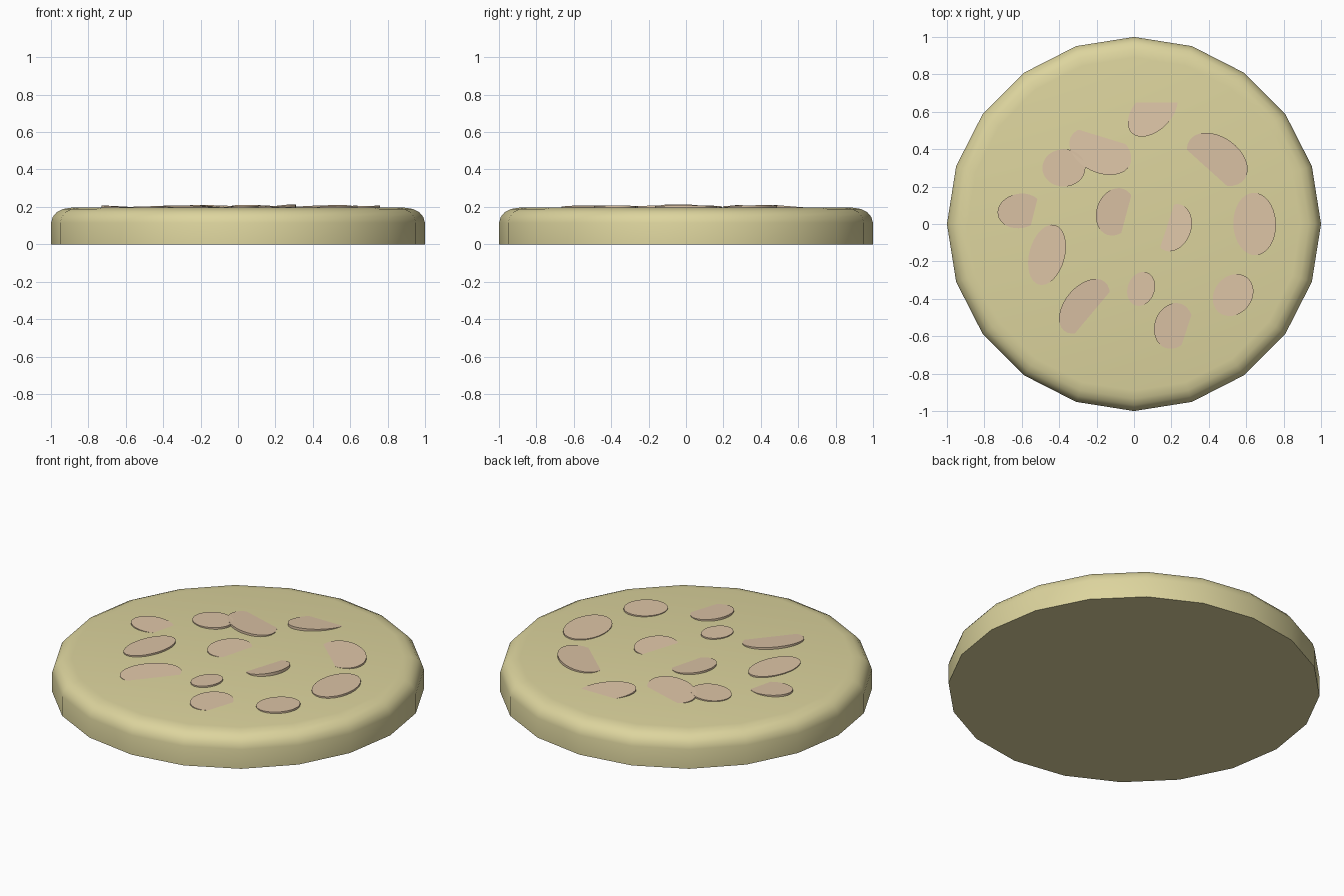
import bpy, bmesh, math
from math import cos, sin, radians, pi

if "Cube" in bpy.data.objects:
    bpy.data.objects.remove(bpy.data.objects["Cube"])

TOP = 0.196


def material(name, rgb):
    m = bpy.data.materials.new(name)
    m.diffuse_color = (*rgb, 1)
    m.use_nodes = True
    m.node_tree.nodes["Principled BSDF"].inputs["Base Color"].default_value = m.diffuse_color
    return m


def finish(bm, name, mat, angle):
    bmesh.ops.recalc_face_normals(bm, faces=bm.faces)
    me = bpy.data.meshes.new(name)
    bm.to_mesh(me)
    bm.free()
    ob = bpy.data.objects.new(name, me)
    bpy.context.collection.objects.link(ob)
    me.materials.append(mat)
    bpy.ops.object.select_all(action='DESELECT')
    ob.select_set(True)
    bpy.context.view_layer.objects.active = ob
    bpy.ops.object.shade_smooth_by_angle(angle=radians(angle))
    return ob


def loft(bm, rings):
    """Bridge stacked rings of points and cap both ends."""
    vs = [[bm.verts.new(p) for p in r] for r in rings]
    n = len(vs[0])
    for lo, hi in zip(vs, vs[1:]):
        for i in range(n):
            j = (i + 1) % n
            bm.faces.new((lo[i], lo[j], hi[j], hi[i]))
    bm.faces.new(vs[0][::-1])
    bm.faces.new(vs[-1])


dough = material("dough", (0.72, 0.66, 0.34))
nut = material("topping", (0.72, 0.55, 0.38))

# Round 20-sided base with a rounded upper rim
profile = [(1, 0), (1, 0.115), (0.99, 0.147), (0.968, 0.173),
           (0.935, 0.189), (0.89, TOP)]
bm = bmesh.new()
loft(bm, [[(r * cos(k * pi / 10), r * sin(k * pi / 10), z) for k in range(20)]
          for r, z in profile])
finish(bm, "base", dough, 40)


# Oval slices, tilted so the low side sinks into the base
def slice_piece(i, cx, cy, a, b, ang, up=0, d=0.25, slope=0.03):
    t = radians(ang)
    ux, uy = cos(radians(up)), sin(radians(up))
    rim = []
    for k in range(32):
        u, v = a * cos(k * pi / 16), b * sin(k * pi / 16)
        x, y = u * cos(t) - v * sin(t), u * sin(t) + v * cos(t)
        rim.append((cx + x, cy + y, TOP + slope * (x * ux + y * uy + d)))
    bm = bmesh.new()
    loft(bm, [[(x, y, z - 0.04) for x, y, z in rim], rim])
    finish(bm, f"slice_{i}", nut, 30)


# centre x, y, half length, half width, turn, uphill direction, sink offset, slope
slices = [
    (0.10, 0.60, 0.16, 0.10, 45, -90, 0.05, 0.08),
    (0.445, 0.345, 0.18, 0.12, -35, 48, 0.07, 0.07),
    (-0.18, 0.39, 0.175, 0.115, -25, -107, 0.075, 0.07),
    (-0.61, 0.07, 0.12, 0.092, 10, 166, 0.075, 0.06),
    (-0.10, 0.065, 0.13, 0.10, 70, 165, 0.06, 0.07),
    (0.21, -0.02, 0.13, 0.095, 70, -18, 0.034, 0.14),
    (-0.265, -0.44, 0.17, 0.105, 50, 140, 0.054, 0.08),
    (0.21, -0.545, 0.125, 0.10, 70, 162, 0.074, 0.07),
    (-0.375, 0.30, 0.115, 0.10, 0),
    (0.645, 0.0, 0.167, 0.114, 92),
    (-0.465, -0.165, 0.165, 0.095, 75),
    (0.038, -0.347, 0.093, 0.072, 70),
    (0.53, -0.38, 0.12, 0.10, 50),
]
for i, s in enumerate(slices, 1):
    slice_piece(i, *s)
